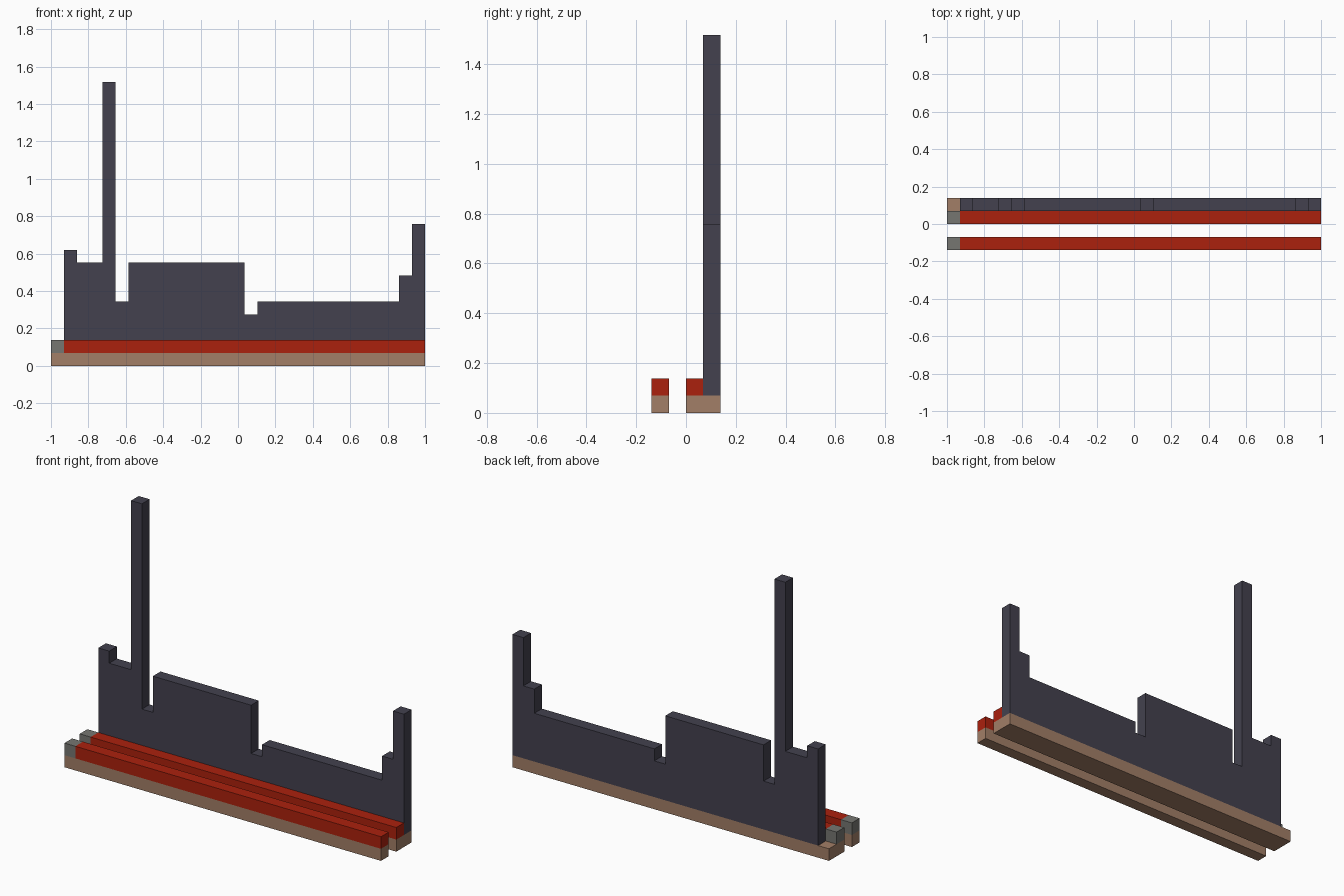
import bpy
import bmesh

U = 2 / 29  # one grid cell; the model is 29 cells long

cube = bpy.data.objects.get("Cube")
if cube:
    bpy.data.objects.remove(cube, do_unlink=True)


def material(name, rgb):
    mat = bpy.data.materials.new(name)
    mat.use_nodes = True
    color = (*rgb, 1)
    mat.diffuse_color = color
    mat.node_tree.nodes["Principled BSDF"].inputs["Base Color"].default_value = color
    return mat


TAN = material("tan", (0.36, 0.21, 0.135))
RED = material("red", (0.41, 0.015, 0.004))
GREY = material("grey", (0.18, 0.18, 0.165))
SLATE = material("dark slate", (0.056, 0.053, 0.077))


def prism(name, outline, y0, y1, mat):
    """Extrude an (x, z) outline in cells from y0 to y1."""
    bm = bmesh.new()
    face = bm.faces.new([bm.verts.new(((x - 14.5) * U, y0 * U, z * U)) for x, z in outline])
    ext = bmesh.ops.extrude_face_region(bm, geom=[face])
    moved = [v for v in ext["geom"] if isinstance(v, bmesh.types.BMVert)]
    bmesh.ops.translate(bm, verts=moved, vec=(0, (y1 - y0) * U, 0))
    bmesh.ops.recalc_face_normals(bm, faces=bm.faces)
    mesh = bpy.data.meshes.new(name)
    bm.to_mesh(mesh)
    bm.free()
    mesh.materials.append(mat)
    obj = bpy.data.objects.new(name, mesh)
    bpy.context.collection.objects.link(obj)
    return obj


def box(name, x0, x1, y0, y1, z0, z1, mat):
    return prism(name, [(x0, z0), (x1, z0), (x1, z1), (x0, z1)], y0, y1, mat)


# Base beams
box("front_base", 0, 29, -2, -1, 0, 1, TAN)
box("back_base", 0, 29, 0, 2, 0, 1, TAN)

# Red rails, each with a grey end block
for row, y in (("front", -2), ("back", 0)):
    box(row + "_rail", 1, 29, y, y + 1, 1, 2, RED)
    box(row + "_end_block", 0, 1, y, y + 1, 1, 2, GREY)

# Stepped wall: (end of step, height of step)
outline = [(1, 1)]
x = 1
for end, height in ((2, 9), (4, 8), (5, 22), (6, 5), (15, 8), (16, 4), (27, 5), (28, 7), (29, 11)):
    outline += [(x, height), (end, height)]
    x = end
outline.append((x, 1))
prism("stepped_wall", outline, 1, 2, SLATE)
